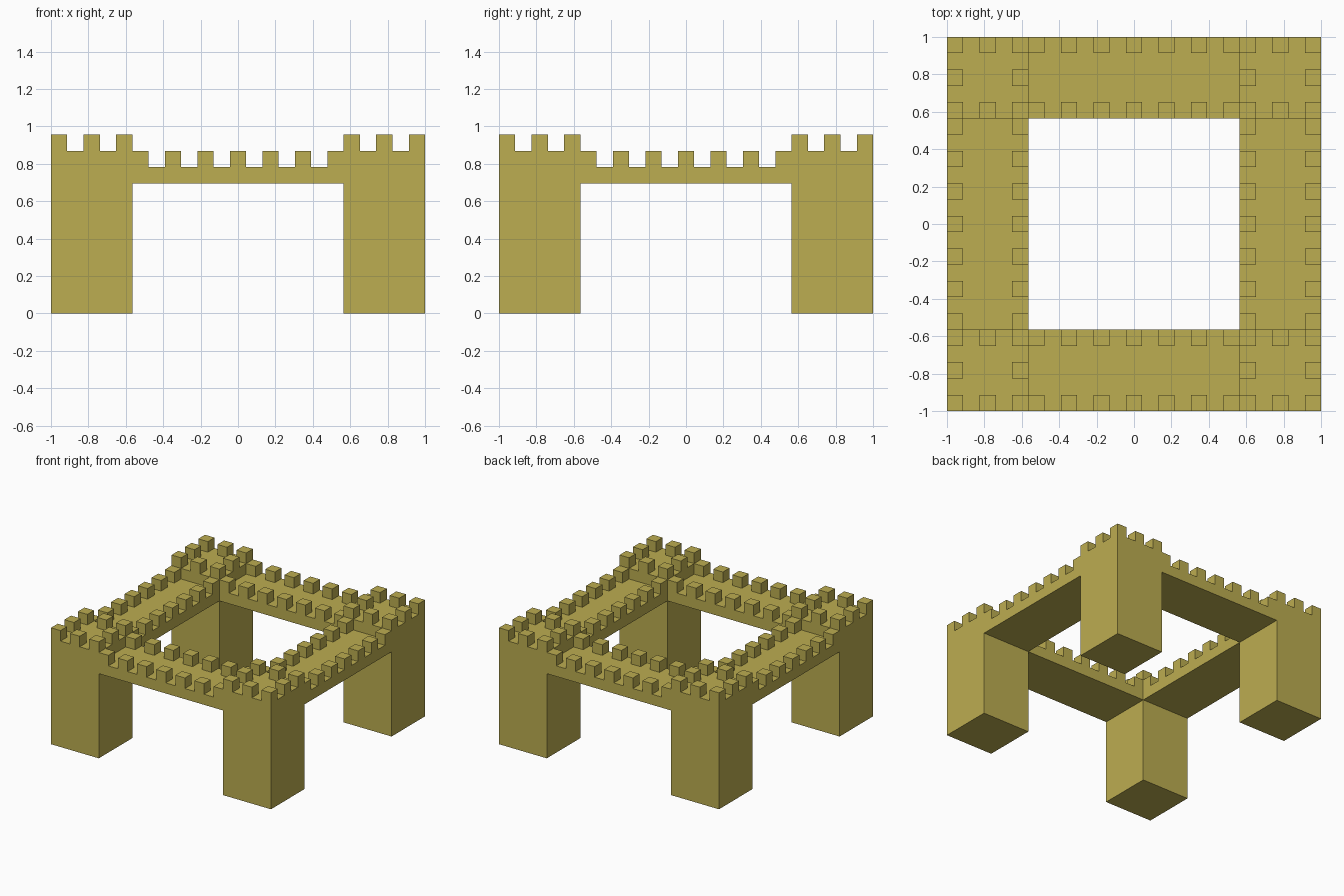
import bpy, bmesh
from mathutils import Matrix

cube = bpy.data.objects.get("Cube")
if cube:
    bpy.data.objects.remove(cube, do_unlink=True)

U = 2 / 23            # one block: the whole castle is 23 blocks wide
TOWER = 5             # tower and wall thickness in blocks
SPAN = 13             # wall length in blocks

stone = bpy.data.materials.new("sandstone")
stone.use_nodes = True
colour = (0.503, 0.418, 0.082, 1)
stone.diffuse_color = colour
bsdf = next(n for n in stone.node_tree.nodes if n.type == 'BSDF_PRINCIPLED')
bsdf.inputs["Base Color"].default_value = colour
bsdf.inputs["Roughness"].default_value = 0.9


def battlement(name, centre, nx, ny, bottom, top, is_merlon):
    """Block of nx by ny cells whose chosen top cells rise as merlons."""
    bm = bmesh.new()
    bmesh.ops.create_grid(
        bm, x_segments=nx, y_segments=ny, size=0.5,
        matrix=Matrix.Translation((0, 0, bottom)) @ Matrix.Diagonal((nx, ny, 1, 1)))
    # raise the body from its footprint
    ext = bmesh.ops.extrude_face_region(bm, geom=bm.faces[:], use_keep_orig=True)["geom"]
    bmesh.ops.translate(bm, vec=(0, 0, top - bottom),
                        verts=[g for g in ext if isinstance(g, bmesh.types.BMVert)])
    # raise the merlons
    cells = []
    for f in ext:
        if isinstance(f, bmesh.types.BMFace):
            c = f.calc_center_median()
            if is_merlon(round(c.x + nx / 2 - 0.5), round(c.y + ny / 2 - 0.5)):
                cells.append(f)
    for f in bmesh.ops.extrude_discrete_faces(bm, faces=cells)["faces"]:
        bmesh.ops.translate(bm, vec=(0, 0, 1), verts=f.verts[:])
    bmesh.ops.recalc_face_normals(bm, faces=bm.faces[:])
    # merge the flat cells into clean large faces
    bmesh.ops.dissolve_limit(bm, angle_limit=0.01, verts=bm.verts[:], edges=bm.edges[:])
    bmesh.ops.transform(bm, verts=bm.verts[:], matrix=Matrix.Scale(U, 4))
    mesh = bpy.data.meshes.new(name)
    bm.to_mesh(mesh)
    bm.free()
    mesh.materials.append(stone)
    obj = bpy.data.objects.new(name, mesh)
    obj.location = (centre[0] * U, centre[1] * U, 0)
    bpy.context.collection.objects.link(obj)


def tower_merlon(i, j):
    return i % 2 == 0 and j % 2 == 0 and (i, j) != (2, 2)


OFF = (SPAN + TOWER) / 2

# corner towers
for sx, side in ((1, "left"), (-1, "right")):
    for sy, end in ((-1, "front"), (1, "back")):
        battlement(f"{end}_{side}_tower", (sx * OFF, sy * OFF),
                   TOWER, TOWER, 0, 10, tower_merlon)

# raised walls between the towers, with merlons on both long edges
for s, name in ((-1, "front_wall"), (1, "back_wall")):
    battlement(name, (0, s * OFF), SPAN, TOWER, 8, 9,
               lambda i, j: i % 2 == 0 and j in (0, TOWER - 1))
for s, name in ((1, "left_wall"), (-1, "right_wall")):
    battlement(name, (s * OFF, 0), TOWER, SPAN, 8, 9,
               lambda i, j: j % 2 == 0 and i in (0, TOWER - 1))
